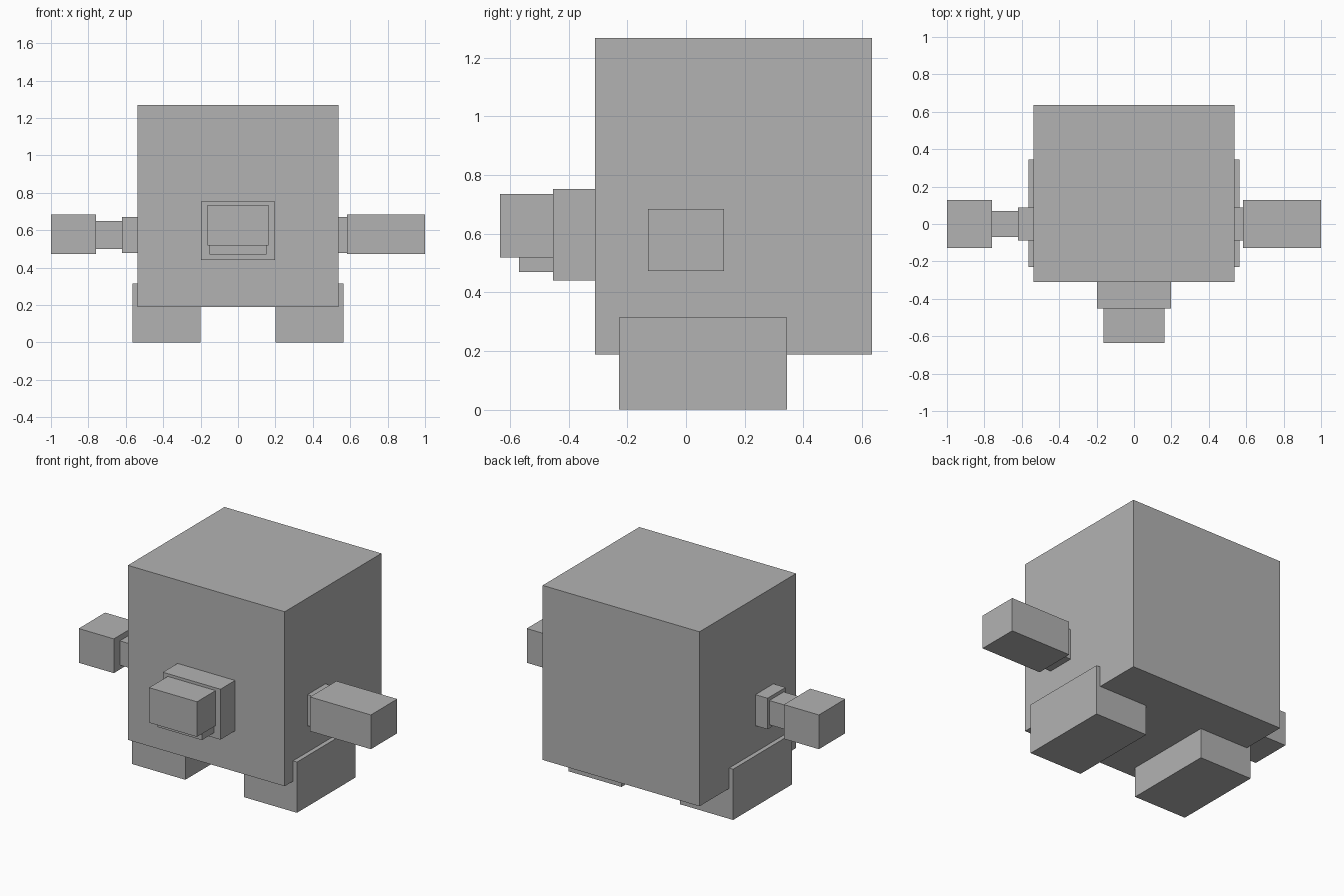
import bpy

cube = bpy.data.objects.get("Cube")
if cube:
    bpy.data.objects.remove(cube, do_unlink=True)

grey = bpy.data.materials.new("plain_grey")
grey.use_nodes = True
colour = (0.45, 0.45, 0.45, 1)
grey.diffuse_color = colour
grey.node_tree.nodes["Principled BSDF"].inputs["Base Color"].default_value = colour


def box(name, x, y, z):
    """Flat-sided block from (low, high) limits on each axis."""
    spans = (x, y, z)
    bpy.ops.mesh.primitive_cube_add(size=1, location=[(a + b) / 2 for a, b in spans])
    ob = bpy.context.object
    ob.name = ob.data.name = name
    ob.scale = [b - a for a, b in spans]
    bpy.ops.object.transform_apply(location=False, rotation=False, scale=True)
    ob.data.materials.append(grey)
    return ob


def centred(half):
    return (-half, half)


def side_span(side, near, far):
    return tuple(sorted((side * near, side * far)))


# Body
box("body", centred(0.537), (-0.31, 0.635), (0.188, 1.268))

# Muzzle with nose and lower jaw
box("muzzle", centred(0.197), (-0.453, -0.31), (0.44, 0.752))
box("nose", centred(0.164), (-0.635, -0.453), (0.518, 0.735))
box("jaw", centred(0.152), (-0.57, -0.453), (0.47, 0.518))

# Feet
for label, side in (("left", 1), ("right", -1)):
    box(label + "_foot", side_span(side, 0.2, 0.564), (-0.229, 0.345), (0, 0.314))

# Left arm: short shoulder and one long block
box("left_shoulder", (0.537, 0.583), centred(0.088), (0.478, 0.67))
box("left_arm", (0.583, 1), centred(0.129), (0.472, 0.684))

# Right arm: shoulder, narrow forearm and hand
box("right_shoulder", (-0.62, -0.537), centred(0.088), (0.478, 0.67))
box("right_forearm", (-0.76, -0.62), centred(0.07), (0.499, 0.649))
box("right_hand", (-1, -0.76), centred(0.129), (0.472, 0.684))
